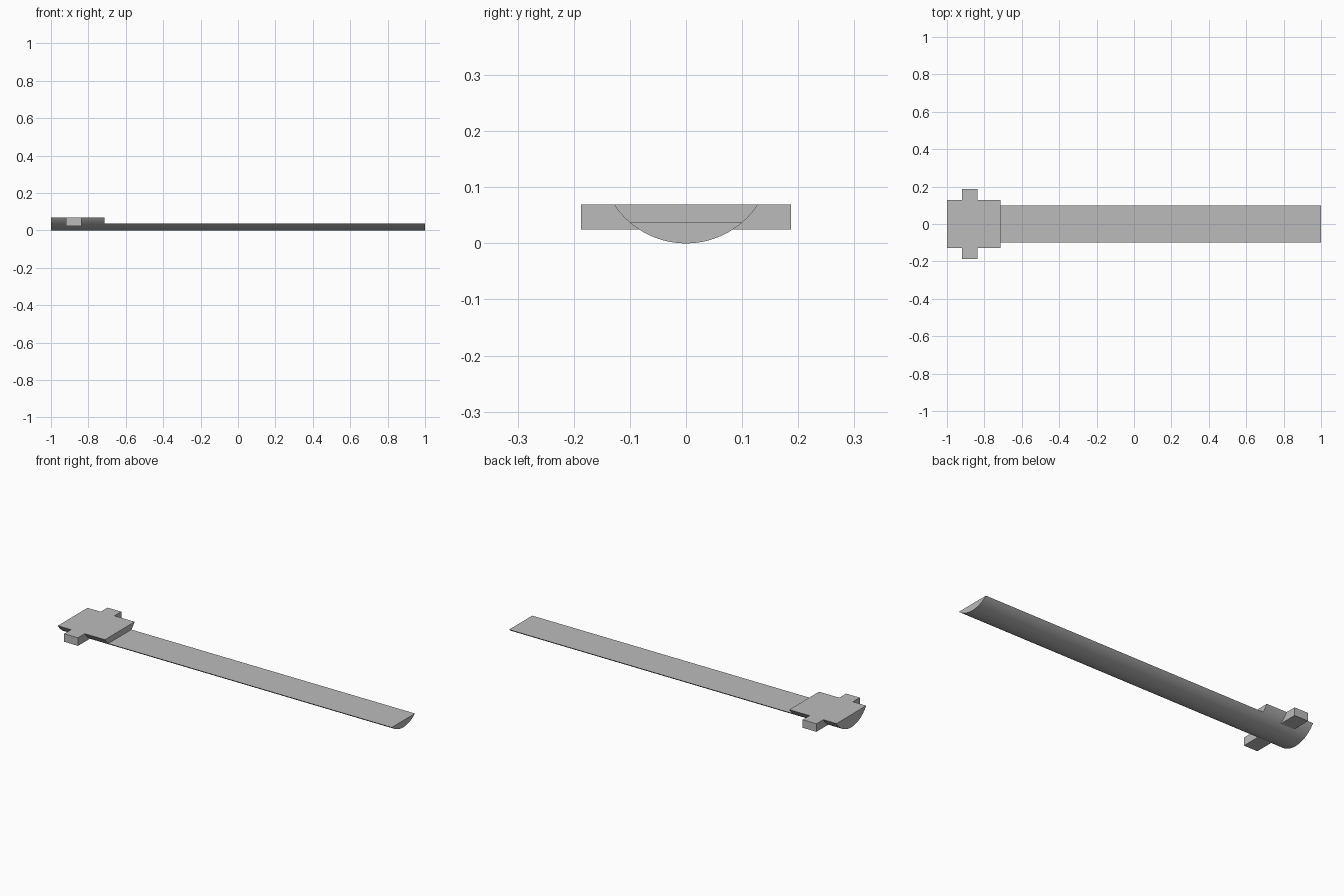
import bpy, bmesh, math
from mathutils import Vector

cube = bpy.data.objects.get("Cube")
if cube:
    bpy.data.objects.remove(cube, do_unlink=True)

RADIUS = 0.1536      # radius of the rounded underside
HEAD_TOP = 0.069
SHAFT_TOP = 0.037
HEAD_END = -0.715

grey = bpy.data.materials.new("plain grey")
grey.use_nodes = True
grey.diffuse_color = (0.5, 0.5, 0.5, 1)
grey.node_tree.nodes["Principled BSDF"].inputs["Base Color"].default_value = (0.5, 0.5, 0.5, 1)


def finish(name, bm):
    bmesh.ops.recalc_face_normals(bm, faces=bm.faces)
    mesh = bpy.data.meshes.new(name)
    bm.to_mesh(mesh)
    bm.free()
    mesh.materials.append(grey)
    ob = bpy.data.objects.new(name, mesh)
    bpy.context.collection.objects.link(ob)
    return ob


def half_round(name, x0, x1, top, steps=48):
    """Bar with a circular-segment section, flat on top."""
    bm = bmesh.new()
    half = math.acos((RADIUS - top) / RADIUS)
    angles = [half * (2 * i / steps - 1) for i in range(steps + 1)]
    ring = [bm.verts.new((x0, RADIUS * math.sin(a), RADIUS * (1 - math.cos(a)))) for a in angles]
    face = bm.faces.new(ring)
    new = bmesh.ops.extrude_face_region(bm, geom=[face])["geom"]
    bmesh.ops.translate(bm, vec=(x1 - x0, 0, 0),
                        verts=[v for v in new if isinstance(v, bmesh.types.BMVert)])
    return finish(name, bm)


def box(name, low, high):
    low, high = Vector(low), Vector(high)
    bm = bmesh.new()
    bmesh.ops.create_cube(bm, size=1)
    bmesh.ops.scale(bm, vec=high - low, verts=bm.verts)
    bmesh.ops.translate(bm, vec=(low + high) / 2, verts=bm.verts)
    return finish(name, bm)


def combine(ob, tool, operation):
    tool.hide_render = True
    mod = ob.modifiers.new(operation.lower(), "BOOLEAN")
    mod.operation, mod.solver, mod.object = operation, "EXACT", tool
    bpy.context.view_layer.objects.active = ob
    bpy.ops.object.modifier_apply(modifier=mod.name)
    bpy.data.objects.remove(tool, do_unlink=True)


# Rounded bar, lowered along the shaft to leave a raised head
bar = half_round("headed_bar", -1, 1, HEAD_TOP)
combine(bar, box("shaft_cutter", (HEAD_END, -0.3, SHAFT_TOP), (1.1, 0.3, 0.2)), "DIFFERENCE")

# Square lugs on both sides of the head
combine(bar, box("side_lugs", (-0.92, -0.187, 0.025), (-0.837, 0.187, HEAD_TOP)), "UNION")

# Smooth underside with crisp edges
bpy.ops.object.select_all(action="DESELECT")
bar.select_set(True)
bpy.context.view_layer.objects.active = bar
bpy.ops.object.shade_smooth_by_angle(angle=math.radians(25))
